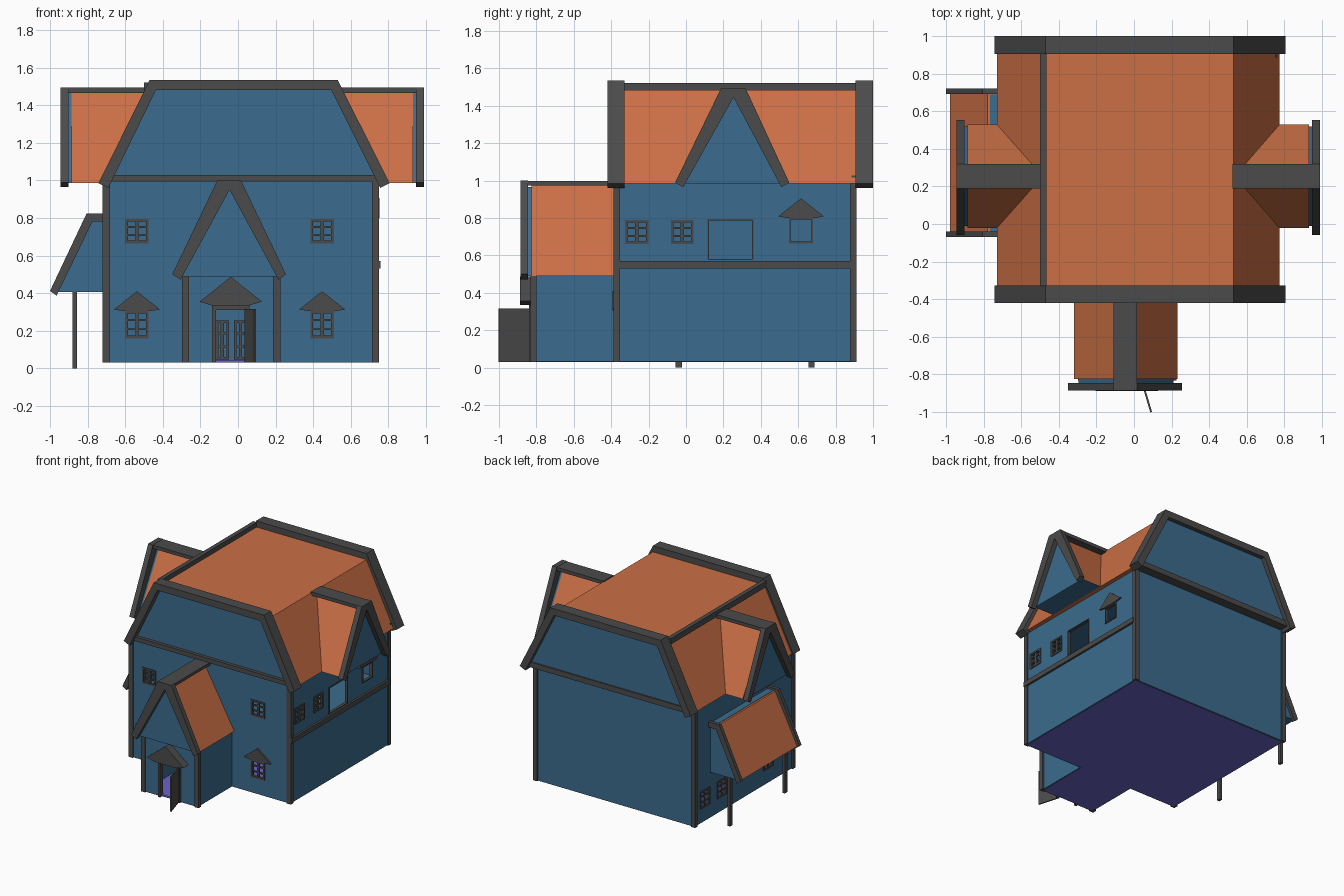
import bpy, bmesh, math
from mathutils import Vector

if "Cube" in bpy.data.objects:
    bpy.data.objects.remove(bpy.data.objects["Cube"])


def material(name, rgb):
    m = bpy.data.materials.new(name)
    m.diffuse_color = (*rgb, 1)
    m.use_nodes = True
    m.node_tree.nodes["Principled BSDF"].inputs["Base Color"].default_value = m.diffuse_color
    return m


BLUE = material("blue wall", (0.044, 0.148, 0.27))
ORANGE = material("orange roof", (0.6, 0.16, 0.06))
GRAY = material("dark timber", (0.07, 0.07, 0.07))
PURPLE = material("purple floor", (0.15, 0.125, 0.58))


def place(axis, u, z, d):
    """axis y: u is x, d is y.  axis x: u is y, d is x."""
    return Vector((u, d, z)) if axis == 'y' else Vector((d, u, z))


def finish(bm, name, mats):
    bmesh.ops.recalc_face_normals(bm, faces=bm.faces[:])
    me = bpy.data.meshes.new(name)
    bm.to_mesh(me)
    bm.free()
    for m in mats:
        me.materials.append(m)
    ob = bpy.data.objects.new(name, me)
    bpy.context.collection.objects.link(ob)
    return ob


def prism(name, axis, pts, a, b, mat, end_mat=None, blue_base=False):
    """Extrude a (u, z) outline from a to b; ends may have another colour."""
    bm = bmesh.new()
    va = [bm.verts.new(place(axis, u, z, a)) for u, z in pts]
    vb = [bm.verts.new(place(axis, u, z, b)) for u, z in pts]
    bm.faces.new(va)
    bm.faces.new(vb)
    for i in range(len(pts)):
        j = (i + 1) % len(pts)
        bm.faces.new((va[i], va[j], vb[j], vb[i]))
    bmesh.ops.recalc_face_normals(bm, faces=bm.faces[:])
    if end_mat:
        for f in bm.faces:
            n = f.normal
            along = abs(n.y if axis == 'y' else n.x)
            if along > 0.99 or (blue_base and n.z < -0.9):
                f.material_index = 1
    return finish(bm, name, [mat] + ([end_mat] if end_mat else []))


def box(name, x0, x1, y0, y1, z0, z1, mat=GRAY):
    return prism(name, 'y', [(x0, z0), (x1, z0), (x1, z1), (x0, z1)], y0, y1, mat)


def bar(name, axis, u0, u1, z0, z1, a, b, mat=GRAY):
    return prism(name, axis, [(u0, z0), (u1, z0), (u1, z1), (u0, z1)], a, b, mat)


def wall(name, axis, d, u0, u1, z0, z1, holes=()):
    """Thin wall with rectangular openings (u0, u1, z0, z1)."""
    us = sorted({u0, u1, *[v for h in holes for v in h[:2]]})
    zs = sorted({z0, z1, *[min(max(v, z0), z1) for h in holes for v in h[2:]]})
    bm = bmesh.new()
    grid = {(u, z): bm.verts.new(place(axis, u, z, d)) for u in us for z in zs}
    for p, q in zip(us, us[1:]):
        for r, s in zip(zs, zs[1:]):
            mu, mz = (p + q) / 2, (r + s) / 2
            if not any(h[0] < mu < h[1] and h[2] < mz < h[3] for h in holes):
                bm.faces.new([grid[k] for k in ((p, r), (q, r), (q, s), (p, s))])
    bmesh.ops.delete(bm, geom=[v for v in bm.verts if not v.link_faces], context='VERTS')
    ob = finish(bm, name, [BLUE])
    mod = ob.modifiers.new("thickness", 'SOLIDIFY')
    mod.thickness, mod.offset = 0.016, 0
    return ob


def window(name, axis, d, hole, panes=True, hood=False, out=-1, rim=0.014):
    """Timber frame, glazing bars and optional pointed hood at a wall opening."""
    u0, u1, z0, z1 = hole
    a, b = d - 0.012, d + 0.012
    for p, q in ((u0, u0 + rim), (u1 - rim, u1)):
        bar(name + "_side", axis, p, q, z0, z1, a, b)
    for p, q in ((z0, z0 + rim), (z1 - rim, z1)):
        bar(name + "_rail", axis, u0 + rim, u1 - rim, p, q, a, b)
    c = (u0 + u1) / 2
    if panes:
        bar(name + "_mullion", axis, c - 0.009, c + 0.009, z0, z1, d - 0.008, d + 0.008)
        for i in (1, 2):
            z = z0 + (z1 - z0) * i / 3
            bar(name + "_bar", axis, u0, u1, z - 0.005, z + 0.005, d - 0.007, d + 0.007)
    if hood:
        prism(name + "_hood", axis, [(c - .07, z1), (c + .07, z1), (c + .123, z1 + .008), (c, z1 + .105),
              (c - .123, z1 + .008)], d, d + out * 0.018, GRAY)


# ---- floor, upper floor and ceiling
box("floor", -0.7, 0.73, -0.372, 0.89, 0.03, 0.045, PURPLE)
box("entry_floor", -0.272, 0.202, -0.815, -0.37, 0.03, 0.045, PURPLE)
box("upper_floor", -0.7, 0.73, -0.37, 0.89, 0.54, 0.56, BLUE)
box("ceiling", -0.7, 0.73, -0.37, 0.89, 0.965, 0.983, BLUE)

# ---- main walls and windows
up = [(-0.6, -0.475, 0.665, 0.795), (0.385, 0.51, 0.665, 0.795)]
low = [(-0.6, -0.475, 0.16, 0.305), (0.385, 0.51, 0.16, 0.305)]
right = [(-0.325, -0.2, 0.66, 0.79), (-0.08, 0.04, 0.66, 0.79)]
balcony = (0.115, 0.36, 0.575, 0.795)
hooded = (0.55, 0.68, 0.665, 0.8)
left = [(c - 0.063, c + 0.063, 0.15, 0.29) for c in (0.77, 0.55, -0.05)]
wall("front_wall", 'y', -0.372, -0.71, 0.74, 0.032, 1.0, up + low + [(-0.27, 0.2, 0.032, 0.48)])
wall("back_wall", 'y', 0.892, -0.71, 0.74, 0.032, 1.0)
wall("right_wall", 'x', 0.732, -0.38, 0.9, 0.032, 0.99, right + [balcony, hooded])
wall("left_wall", 'x', -0.7, -0.38, 0.9, 0.032, 0.99, left)
for h in up:
    window("upper_window", 'y', -0.375, h)
for h in low:
    window("lower_window", 'y', -0.375, h, hood=True)
for h in right:
    window("right_window", 'x', 0.735, h)
for h in left:
    window("left_window", 'x', -0.703, h)
window("balcony_opening", 'x', 0.735, balcony, panes=False, rim=0.007)
window("hooded_window", 'x', 0.735, hooded, panes=False, hood=True, out=1, rim=0.009)

# ---- corner posts and belts
for x in (-0.72, 0.712):
    for y in (-0.388, 0.877):
        box("corner_post", x, x + 0.038, y, y + 0.034, 0.03, 1.0)
box("front_eave_beam", -0.71, 0.745, -0.392, -0.36, 0.995, 1.03)
box("back_eave_beam", -0.7, 0.76, 0.885, 0.975, 0.984, 1.028)
box("side_belt", 0.725, 0.757, -0.385, 0.89, 0.53, 0.57)

# ---- main roof with end trims
profile = [(-0.73, 0.985), (0.775, 0.985), (0.53, 1.485), (-0.48, 1.485)]
prism("main_roof", 'y', profile, -0.365, 0.915, ORANGE, BLUE)
prism("back_gable", 'y', [(-0.69, 1.0), (0.745, 1.0), (0.505, 1.485), (-0.45, 1.485)], 0.91, 0.965, BLUE)
trim = [(-0.742, 0.985), (-0.47, 1.535), (0.53, 1.535), (0.807, 0.985),
        (0.757, 0.96), (0.497, 1.48), (-0.437, 1.48), (-0.69, 0.96)]
for a, b in ((-0.42, -0.328), (0.905, 1.0)):
    prism("roof_trim", 'y', trim, a, b, GRAY)
box("roof_edge_strip", -0.5, -0.465, -0.33, 0.91, 1.475, 1.522)

# ---- side dormers
triangle = [(-0.022, 0.985), (0.53, 0.985), (0.254, 1.475)]
for s, end in ((1, 0.99), (-1, 0.945)):
    prism("dormer", 'x', triangle, s * 0.45, s * (end - 0.06), ORANGE, BLUE, True)
    prism("dormer_gable", 'x', [(-0.01, 0.985), (0.518, 0.985), (0.254, 1.465)],
          s * (end - 0.06), s * (end - 0.04), BLUE)
    prism("dormer_trim", 'x', [(-0.058, 0.99), (0.188, 1.495), (0.318, 1.495), (0.552, 0.99), (0.51, 0.965),
          (0.254, 1.445), (-0.015, 0.965)], s * (end - 0.042), s * end, GRAY)
    bar("dormer_ridge", 'x', 0.19, 0.318, 1.465, 1.493, s * (0.525 if s > 0 else 0.5), s * (end - 0.01))

# ---- front entry
door = (-0.12, 0.045, 0.032, 0.32)
wall("entry_front", 'y', -0.815, -0.28, 0.21, 0.032, 0.49, [door])
for x in (-0.275, 0.203):
    wall("entry_side", 'x', x, -0.82, -0.37, 0.032, 0.49)
for x in (-0.298, 0.187):
    box("entry_post", x, x + 0.038, -0.832, -0.798, 0.03, 0.49)
prism("entry_roof", 'y', [(-0.318, 0.49), (0.232, 0.49), (-0.045, 0.985)], -0.825, -0.37, ORANGE, BLUE, True)
prism("entry_gable", 'y', [(-0.295, 0.49), (0.21, 0.49), (-0.045, 0.965)], -0.85, -0.82, BLUE)
prism("entry_trim", 'y', [(-0.35, 0.5), (-0.11, 1.0), (0.016, 1.0), (0.255, 0.5), (0.215, 0.472),
      (-0.045, 0.95), (-0.305, 0.472)], -0.885, -0.845, GRAY)
box("entry_ridge", -0.11, 0.016, -0.88, -0.38, 0.975, 0.998)

# ---- door: frame, hood, open leaf, inner glazed pair
for x in (-0.138, 0.04):
    box("door_jamb", x, x + 0.02, -0.84, -0.8, 0.03, 0.34)
box("door_lintel", -0.138, 0.06, -0.84, -0.8, 0.31, 0.345)
prism("door_hood", 'y', [(-0.14, 0.335), (0.06, 0.335), (0.128, 0.355), (-0.038, 0.487), (-0.204, 0.355)],
      -0.888, -0.81, GRAY)
leaf = box("open_door", 0, 0.18, -0.005, 0.005, 0.03, 0.317)
leaf.location = (0.04, -0.828, 0)
leaf.rotation_euler.z = math.radians(-73.5)
for u in (-0.118, -0.022):
    window("inner_door", 'y', -0.36, (u, u + 0.07, 0.046, 0.255))

# ---- left lean-to roof on posts
prism("porch_roof", 'y', [(-0.98, 0.405), (-0.78, 0.805), (-0.71, 0.805), (-0.71, 0.405)],
      -0.05, 0.7, ORANGE, BLUE, True)
box("porch_flashing", -0.765, -0.71, -0.04, 0.69, 0.8, 0.808, BLUE)
for a in (-0.068, 0.692):
    prism("porch_trim", 'y', [(-1.0, 0.412), (-0.805, 0.825), (-0.71, 0.825), (-0.71, 0.78), (-0.775, 0.78),
          (-0.965, 0.387)], a, a + 0.028, GRAY)
for y in (-0.055, 0.655):
    box("porch_post", -0.88, -0.857, y, y + 0.033, 0, 0.41)
